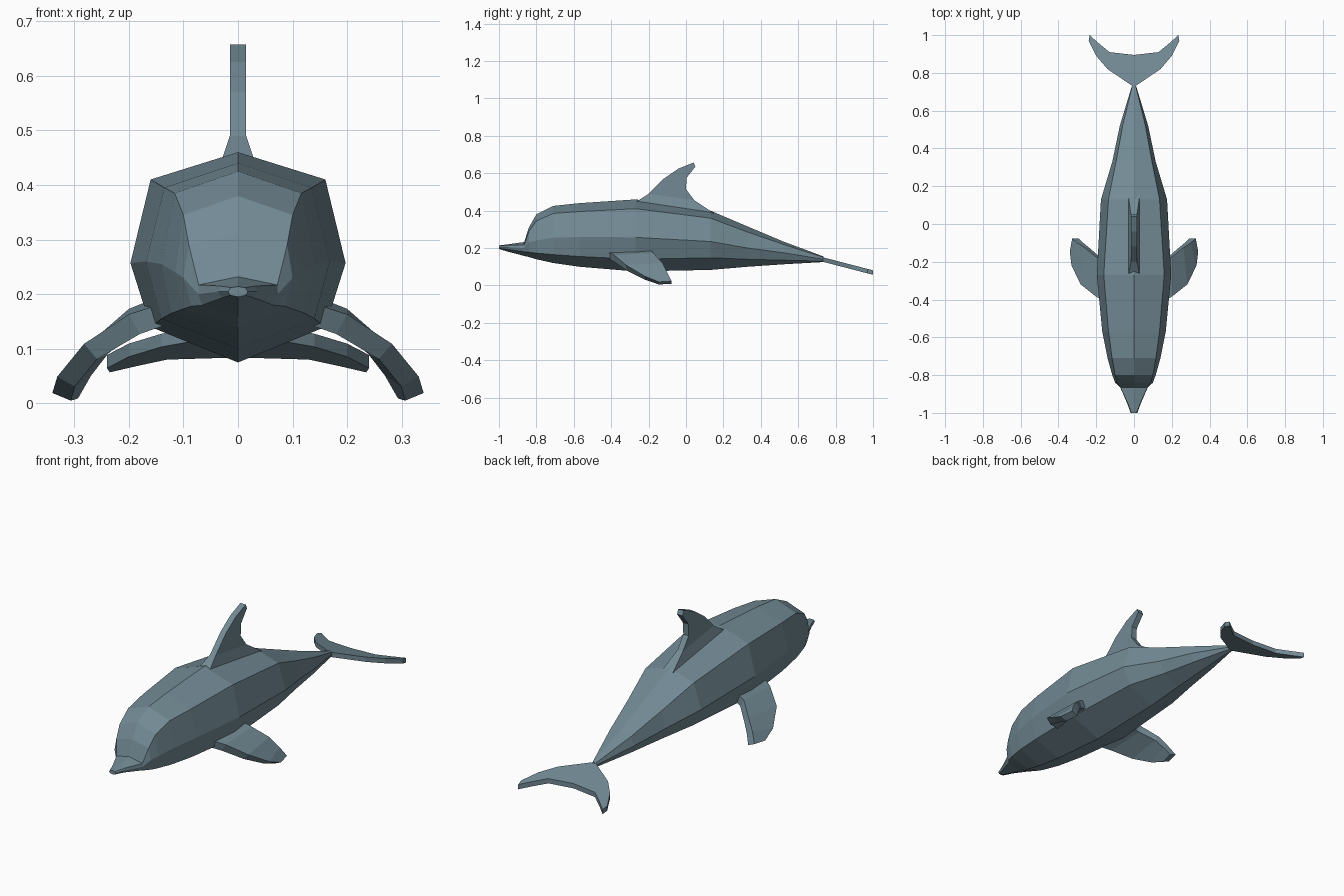
import bpy
import bmesh
from mathutils import Vector

default_cube = bpy.data.objects.get("Cube")
if default_cube:
    bpy.data.objects.remove(default_cube, do_unlink=True)

# One grey-blue skin colour for every part
skin_colour = (0.17, 0.255, 0.30, 1.0)
skin = bpy.data.materials.new("grey_blue_skin")
skin.use_nodes = True
skin.diffuse_color = skin_colour
shader = skin.node_tree.nodes["Principled BSDF"]
shader.inputs["Base Color"].default_value = skin_colour
shader.inputs["Roughness"].default_value = 0.7


def loft(name, rings):
    """Join equal-sized closed rings of points into a capped, flat-shaded solid."""
    bm = bmesh.new()
    loops = [[bm.verts.new(point) for point in ring] for ring in rings]
    for first, second in zip(loops, loops[1:]):
        count = len(first)
        for i in range(count):
            j = (i + 1) % count
            bm.faces.new((first[i], first[j], second[j], second[i]))
    bm.faces.new(loops[0])
    bm.faces.new(loops[-1])
    bmesh.ops.recalc_face_normals(bm, faces=bm.faces)
    mesh = bpy.data.meshes.new(name)
    bm.to_mesh(mesh)
    bm.free()
    mesh.materials.append(skin)
    part = bpy.data.objects.new(name, mesh)
    bpy.context.collection.objects.link(part)
    return part


def blade_ring(leading, trailing, offset):
    """Four-cornered section of a fin, thickened both ways along the offset."""
    leading, trailing, offset = Vector(leading), Vector(trailing), Vector(offset)
    return [leading + offset, trailing + offset, trailing - offset, leading - offset]


def body_ring(y, top, shoulder_x, shoulder_z, side_x, side_z, belly_x, belly_z, bottom):
    """Eight-sided section: ridge, shoulders, flanks, belly edges and keel."""
    half = [(shoulder_x, shoulder_z), (side_x, side_z), (belly_x, belly_z)]
    left = [(x, y, z) for x, z in half]
    right = [(-x, y, z) for x, z in reversed(half)]
    return [(0, y, top)] + left + [(0, y, bottom)] + right


# Body from beak tip to tail root
body_stations = [
    (-1.0, .214, .013, .212, .018, .205, .014, .198, .195),
    (-.95, .22, .032, .215, .036, .205, .03, .193, .18),
    (-.865, .232, .072, .217, .073, .2, .065, .18, .158),
    (-.84, .31, .09, .29, .1, .23, .085, .178, .152),
    (-.8, .38, .1, .345, .115, .24, .1, .173, .14),
    (-.71, .425, .116, .385, .14, .255, .122, .165, .12),
    (-.57, .44, .135, .395, .168, .26, .14, .155, .1),
    (-.27, .46, .16, .41, .197, .257, .16, .14, .075),
    (.13, .4, .135, .36, .175, .235, .135, .148, .083),
    (.33, .315, .095, .285, .115, .2, .09, .14, .1),
    (.52, .235, .06, .22, .075, .175, .055, .135, .113),
    (.735, .155, .008, .15, .01, .14, .008, .13, .125),
]
loft("body", [body_ring(*station) for station in body_stations])

# Dorsal fin: leading (y, z), trailing (y, z), half thickness
dorsal_stations = [
    ((-.27, .445), (.15, .385), .03),
    ((-.2, .49), (.045, .455), .015),
    ((-.12, .57), (0, .515), .015),
    ((-.04, .625), (.003, .575), .015),
    ((.04, .657), (.05, .635), .015),
]
loft("dorsal_fin", [
    blade_ring((0, *leading), (0, *trailing), (half, 0, 0))
    for leading, trailing, half in dorsal_stations
])

# Side flippers: leading point, trailing point, half thickness vector
flipper_stations = [
    ((.13, -.42, .165), (.13, -.19, .18), (.008, 0, .018)),
    ((.19, -.385, .145), (.19, -.175, .155), (.01, 0, .018)),
    ((.27, -.32, .095), (.25, -.125, .105), (.012, 0, .014)),
    ((.315, -.22, .04), (.285, -.1, .06), (.016, 0, .009)),
    ((.323, -.145, .012), (.31, -.077, .016), (.017, 0, .007)),
]
for name, side in (("left_flipper", 1), ("right_flipper", -1)):
    mirror = Vector((side, 1, 1))
    loft(name, [
        [point * mirror for point in blade_ring(*station)]
        for station in flipper_stations
    ])


# Tail flukes: one sloping plate, mirrored about the middle
def on_tail_slope(x, y):
    return (x, y, .139 - .26 * (y - .73))


fluke_half = [
    ((.14, .82), (.13, .91)),
    ((.2, .89), (.187, .957)),
    ((.24, .97), (.235, 1.0)),
]
mirrored_half = [
    ((-lead_x, lead_y), (-trail_x, trail_y))
    for (lead_x, lead_y), (trail_x, trail_y) in reversed(fluke_half)
]
fluke_stations = mirrored_half + [((0, .725), (0, .895))] + fluke_half
loft("tail_flukes", [
    blade_ring(on_tail_slope(*leading), on_tail_slope(*trailing), (0, 0, .012))
    for leading, trailing in fluke_stations
])
